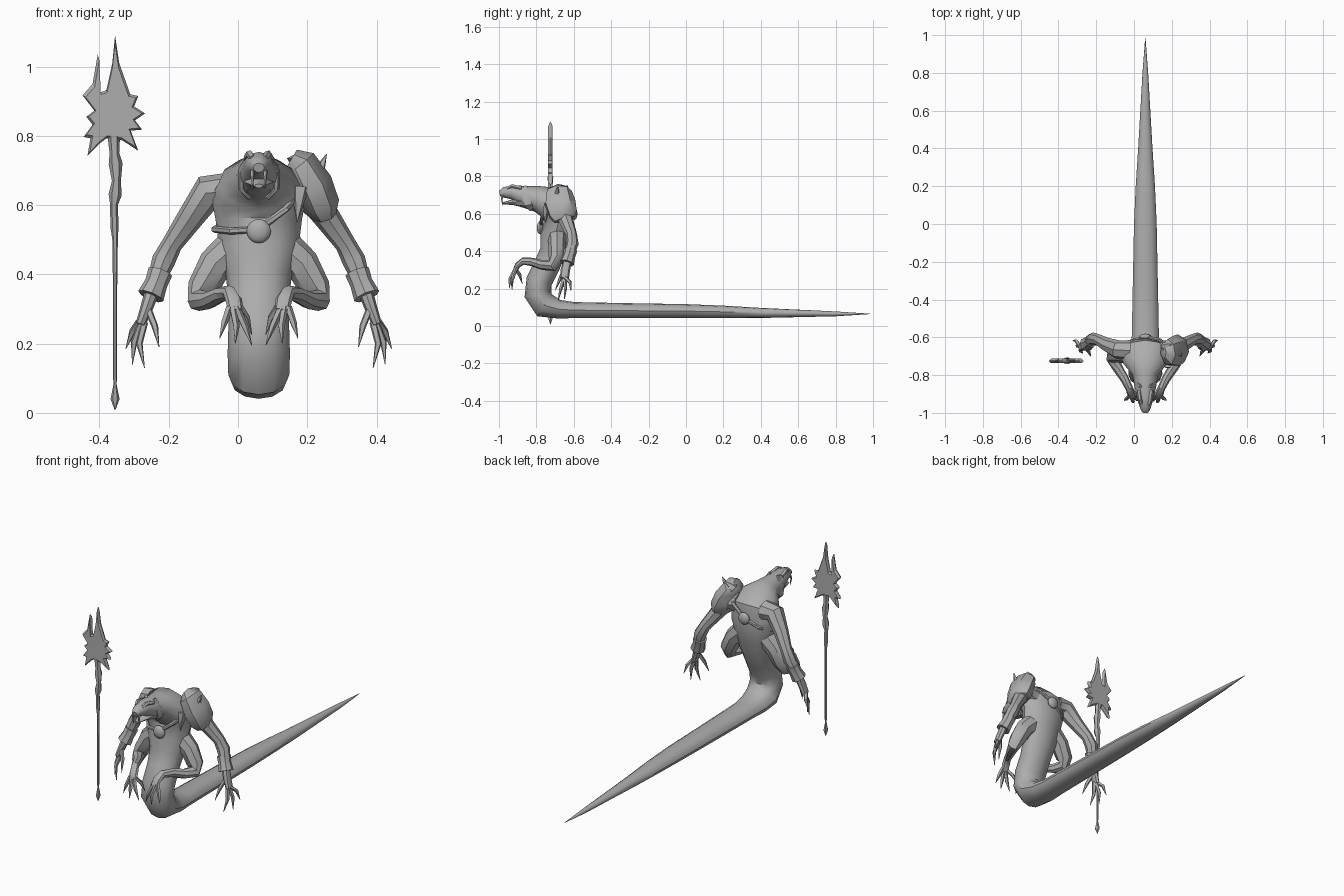
import bpy, bmesh, math
from mathutils import Vector

CX = 0.06  # centre line of the creature
grey = bpy.data.materials.new("grey")
grey.diffuse_color = (0.42, 0.42, 0.42, 1)


def finish(bm, name, smooth=True):
    bmesh.ops.recalc_face_normals(bm, faces=bm.faces)
    me = bpy.data.meshes.new(name)
    bm.to_mesh(me)
    bm.free()
    ob = bpy.data.objects.new(name, me)
    bpy.context.collection.objects.link(ob)
    me.materials.append(grey)
    if smooth:
        bpy.context.view_layer.objects.active = ob
        ob.select_set(True)
        bpy.ops.object.shade_smooth_by_angle(angle=math.radians(40))
        ob.select_set(False)
    return ob


def tube(name, pts, sides=8, hint=(1, 0, 0), closed=False):
    """Loft elliptical rings (x, y, z, radius along hint, other radius)."""
    bm = bmesh.new()
    n, rings = len(pts), []
    P = [Vector(p[:3]) for p in pts]
    for i, p in enumerate(pts):
        a = P[i - 1] if closed else P[max(i - 1, 0)]
        b = P[(i + 1) % n] if closed else P[min(i + 1, n - 1)]
        t = (b - a).normalized()
        h = Vector(hint)
        u = (h - t * h.dot(t)).normalized()
        v = t.cross(u)
        ru, rv = p[3], p[-1]
        rings.append([bm.verts.new(P[i] + u * ru * math.cos(k * math.tau / sides)
                                   + v * rv * math.sin(k * math.tau / sides))
                      for k in range(sides)])
    for i in range(n if closed else n - 1):
        r, q = rings[i], rings[(i + 1) % n]
        for k in range(sides):
            m = (k + 1) % sides
            bm.faces.new((r[k], r[m], q[m], q[k]))
    if not closed:
        bm.faces.new(rings[0])
        bm.faces.new(rings[-1])
    return finish(bm, name)


def side(s, pts):
    """Place offsets from the centre line on one side."""
    return [(CX + s * p[0],) + tuple(p[1:]) for p in pts]


def ball(name, loc, r, sy):
    bm = bmesh.new()
    bmesh.ops.create_uvsphere(bm, u_segments=12, v_segments=8, radius=r)
    for v in bm.verts:
        v.co = Vector((v.co.x, v.co.y * sy, v.co.z)) + Vector(loc)
    return finish(bm, name)


# Serpent body: snout, neck, torso, bend and tail in one loft
spine = [(-.997, .708, .016, .014), (-.975, .714, .028, .028), (-.93, .716, .042, .038),
         (-.87, .695, .055, .055), (-.80, .682, .068, .068), (-.74, .665, .115, .085),
         (-.695, .625, .138, .092), (-.68, .56, .125, .08), (-.70, .48, .115, .08),
         (-.71, .40, .096, .07), (-.745, .32, .086, .07), (-.785, .24, .088, .07),
         (-.795, .17, .09, .07), (-.755, .11, .088, .07), (-.68, .09, .08, .05),
         (-.6, .085, .072, .043), (-.3, .082, .066, .04), (0, .08, .06, .037),
         (.2, .076, .051, .033), (.4, .07, .038, .027), (.8, .065, .015, .013),
         (.985, .065, .001, .001)]
tube("serpent_body", [(CX,) + p for p in spine], 12)

# Lower jaw
tube("jaw", [(CX, -.98, .655, .012, .006), (CX, -.93, .662, .03, .014),
             (CX, -.87, .668, .048, .035), (CX, -.80, .66, .055, .05)])

for s, tag in ((-1, "left"), (1, "right")):
    # Fang and brow ridge
    tube("fang_" + tag, side(s, [(.018, -.978, .70, .007), (.019, -.985, .68, .005),
                                 (.017, -.98, .645, .001)]), 5)
    tube("brow_" + tag, side(s, [(.018, -.955, .735, .01), (.027, -.93, .748, .011),
                                 (.033, -.88, .735, .012)]), 5)
    # Hood edge beside the throat
    tube("hood_" + tag, side(s, [(.025, -.86, .748, .008), (.05, -.85, .70, .01, .03),
                                 (.05, -.84, .65, .01, .03), (.025, -.83, .62, .008)]), 6)

    # Upper arm, cuff and clawed hand
    tube("upper_arm_" + tag, side(s, [
        (.08, -.67, .64, .055), (.145, -.665, .64, .05), (.20, -.64, .56, .038),
        (.25, -.612, .488, .03), (.275, -.608, .44, .034), (.305, -.63, .36, .022),
        (.325, -.645, .30, .025, .018), (.342, -.65, .255, .024, .014)]), 8, (0, 1, 0))
    tube("cuff_" + tag, side(s, [(.284, -.617, .408, .036), (.296, -.625, .375, .033),
                                 (.312, -.637, .337, .039)]), 8, (0, 1, 0))
    fingers = [((.365, -.62, .235), (.384, -.615, .185)), ((.36, -.645, .205), (.365, -.65, .14)),
               ((.345, -.67, .20), (.33, -.685, .13)), ((.30, -.675, .25), (.288, -.70, .19))]
    for i, (mid, tip) in enumerate(fingers):
        base = (.318, -.655, .295) if i == 3 else (.33 + .008 * (2 - i), -.65, .262)
        tube(f"upper_finger_{tag}_{i}", side(s, [base + (.011,), mid + (.01,), tip + (.001,)]),
             5, (0, 1, 0))

    # Lower arm with a broad elbow, bent forward
    tube("lower_arm_" + tag, side(s, [
        (.07, -.69, .48, .055, .05), (.125, -.69, .43, .05, .045), (.162, -.695, .36, .045, .04),
        (.172, -.715, .325, .034, .034), (.145, -.765, .325, .027, .026),
        (.11, -.82, .342, .023, .023), (.085, -.87, .348, .02, .02),
        (.072, -.90, .325, .024, .016), (.066, -.915, .295, .022, .012)]), 8)
    claws = [((.10, -.925, .26), (.113, -.935, .215)), ((.065, -.94, .25), (.068, -.945, .20)),
             ((.04, -.93, .25), (.02, -.93, .195)), ((.035, -.89, .275), (.02, -.875, .225))]
    for i, (mid, tip) in enumerate(claws):
        tube(f"lower_finger_{tag}_{i}", side(s, [
            (.085 - .01 * i, -.912, .305, .011), mid + (.01,), tip + (.001,)]), 5)

# Shoulder guard with horns
tube("shoulder_guard", [(.155, -.68, .735, .03, .03), (.18, -.68, .72, .07, .05),
                        (.215, -.675, .66, .085, .06), (.24, -.66, .60, .078, .055),
                        (.25, -.65, .57, .06, .035)], 7, (0, 1, 0))
for i, (a, b, c) in enumerate([
        ((.215, -.69, .69), (.24, -.69, .71), (.256, -.685, .748)),
        ((.16, -.65, .72), (.18, -.64, .74), (.205, -.635, .752)),
        ((.235, -.67, .65), (.255, -.67, .645), (.268, -.67, .665)),
        ((.18, -.74, .65), (.175, -.752, .60), (.17, -.75, .55))]):
    tube(f"guard_horn_{i}", [a + (.025,), b + (.014,), c + (.001,)], 5, (0, 1, 0))

# Chest strap with front and back medallions
strap = [(.19, -.71, .655), (.14, -.768, .59), (.06, -.778, .53), (-.02, -.762, .525),
         (-.068, -.70, .53), (-.02, -.622, .56), (CX, -.596, .6), (.14, -.615, .655)]
tube("strap", [p + (.01, .01) for p in strap], 6, (0, 0, 1), True)
ball("front_medallion", (CX, -.78, .525), .035, .5)
ball("back_medallion", (CX, -.597, .60), .033, .5)

# Staff: pointed foot, thin shaft and gnarled grip
SX, SY = -.355, -.725
staff = [(.008, .001), (.04, .013), (.085, .004), (.10, .006), (.35, .006), (.50, .008),
         (.54, .012), (.60, .011), (.63, .019), (.67, .013), (.72, .02), (.75, .014), (.80, .018)]
tube("staff_shaft", [(SX + .004 * math.sin(z * 30) * (z > .5), SY, z, r) for z, r in staff], 6)

# Flat jagged staff head
outline = [(-.355, 1.09), (-.343, 1.01), (-.311, .92), (-.288, .915), (-.30, .885),
           (-.268, .865), (-.297, .845), (-.277, .818), (-.31, .815), (-.288, .757),
           (-.334, .787), (-.38, .793), (-.403, .775), (-.435, .742), (-.426, .793),
           (-.446, .797), (-.42, .832), (-.438, .855), (-.415, .873), (-.449, .917),
           (-.42, .95), (-.405, 1.035), (-.40, .925), (-.38, .932), (-.363, 1.01)]
bm = bmesh.new()
# Thin rim with thicker faces drawn toward the middle
rows = []
for k, y in ((.9, -.012), (1, -.003), (1, .003), (.9, .012)):
    rows.append([bm.verts.new((-.36 + (x + .36) * k, SY + y, .865 + (z - .865) * k))
                 for x, z in outline])
for a, b in zip(rows, rows[1:]):
    for i in range(len(a)):
        j = (i + 1) % len(a)
        bm.faces.new((a[i], a[j], b[j], b[i]))
bm.faces.new(rows[0])
bm.faces.new(rows[-1])
finish(bm, "staff_head", False)
